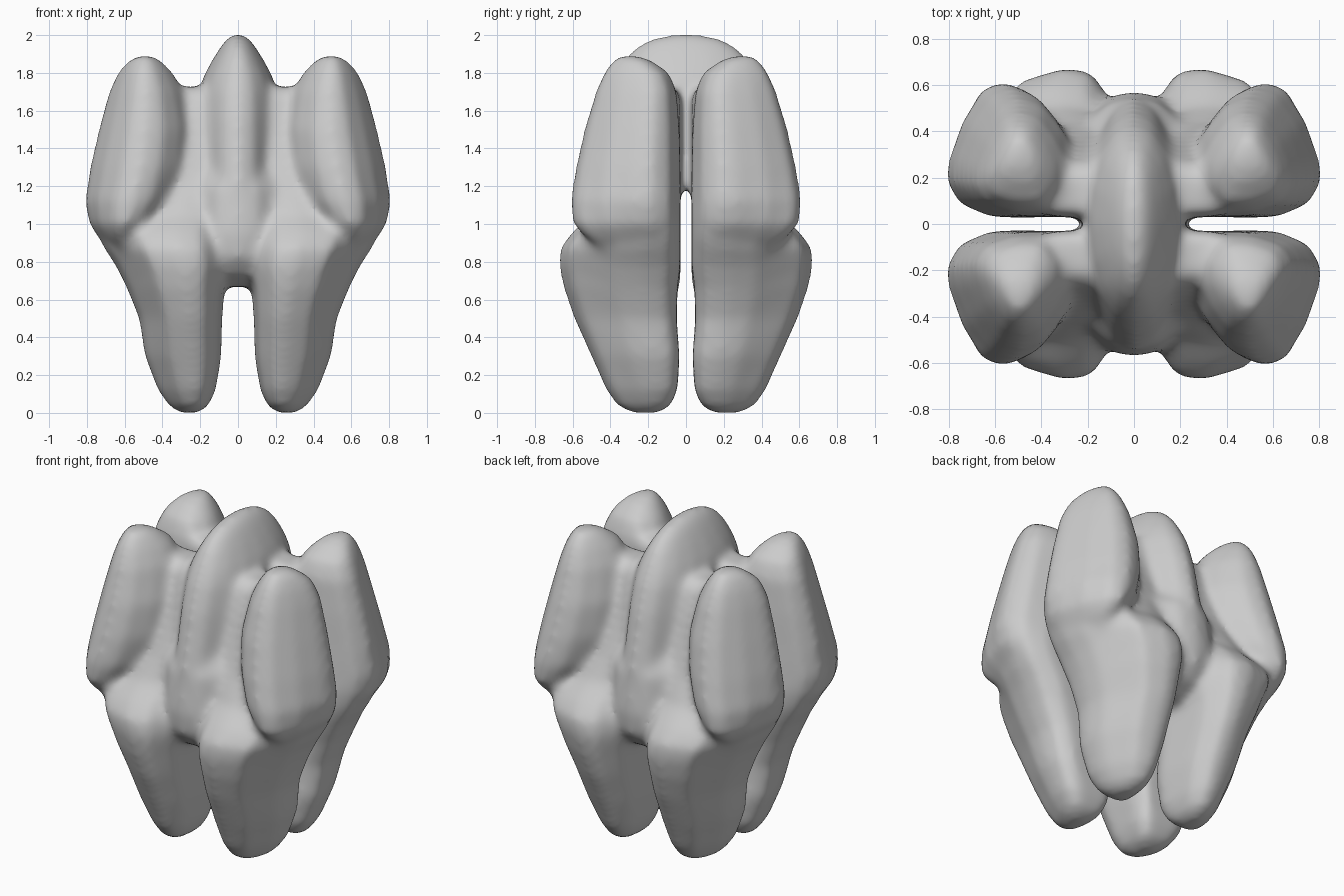
import bpy, bmesh, math

# Outlines in 0..1 units, stretched to each section's bounds
LOBE = [(0, .25), (.2, 0), (.55, 0), (.88, .1), (1, .27), (.98, .42), (.86, .7),
        (.68, .94), (.5, 1), (.3, .93), (.12, .72), (0, .48)]
LEG = [(0, .2), (.1, 0), (.8, 0), (.97, .1), (1, .3), (.95, .52),
       (.68, .92), (.4, 1), (.22, .97), (.06, .75)]
BRIDGE = [(0, 0), (1, 0), (1, .55), (.9, .8), (.7, .96), (.5, 1),
          (.3, .96), (.1, .8), (0, .55)]
OVAL = [(.5 + .5 * math.cos(i * math.pi / 8), .5 + .5 * math.sin(i * math.pi / 8))
        for i in range(16)]


def loft(bm, outline, sections):
    """Closed skin through sections (z, x0, x1, y0, y1)."""
    rings = []
    for z, x0, x1, y0, y1 in sections:
        rings.append([bm.verts.new((x0 + (x1 - x0) * u, y0 + (y1 - y0) * v, z))
                      for u, v in outline])
    n = len(outline)
    for a, b in zip(rings, rings[1:]):
        for i in range(n):
            j = (i + 1) % n
            bm.faces.new((a[i], a[j], b[j], b[i]))
    bm.faces.new(rings[0][::-1])
    bm.faces.new(rings[-1])


bm = bmesh.new()

# Leg with its forward bulge and the core behind the valley
loft(bm, LEG, [
    (.0, .21, .31, .15, .29), (.035, .155, .365, .085, .365), (.12, .115, .425, .045, .425),
    (.3, .085, .495, .035, .505), (.5, .08, .525, .05, .595), (.66, .07, .59, .045, .65),
    (.78, .05, .65, .03, .675), (.87, .05, .71, .03, .67), (.95, .05, .75, .03, .61),
    (1.05, .05, .72, .03, .51), (1.2, .05, .6, .03, .435), (1.4, .05, .5, .03, .36),
    (1.6, .05, .42, .03, .3), (1.68, .05, .42, .03, .27), (1.725, .05, .42, .06, .22)])

# Upper outer lobe
loft(bm, LOBE, [
    (.86, .54, .67, .1, .44), (.93, .48, .74, .05, .54), (1.0, .41, .79, .03, .605),
    (1.12, .315, .813, .028, .617), (1.3, .255, .785, .03, .588), (1.5, .245, .74, .035, .543),
    (1.7, .29, .685, .05, .483), (1.8, .345, .64, .09, .44), (1.87, .41, .58, .19, .39),
    (1.893, .46, .53, .27, .36)])

# Bridge joining left and right legs
loft(bm, BRIDGE, [
    (.67, -.16, .16, .03, .36), (.73, -.2, .2, .03, .49), (.82, -.24, .24, .03, .56),
    (.95, -.26, .26, .03, .575), (1.19, -.25, .25, .03, .545), (1.28, -.22, .22, .03, .48)])

# Central ridge
loft(bm, OVAL, [(z, -w, w, -d, d) for z, w, d in (
    (1.19, .22, .555), (1.35, .22, .52), (1.55, .215, .475), (1.7, .205, .425),
    (1.78, .185, .385), (1.88, .13, .325), (1.95, .085, .25), (1.99, .05, .16),
    (2.003, .025, .08))])

bmesh.ops.recalc_face_normals(bm, faces=bm.faces)
mesh = bpy.data.meshes.new("lobed_body")
bm.to_mesh(mesh)
bm.free()
body = bpy.data.objects.new("lobed_body", mesh)
bpy.context.collection.objects.link(body)
bpy.context.view_layer.objects.active = body
body.select_set(True)

# Four-way symmetry, then fuse and soften
mirror = body.modifiers.new("mirror", 'MIRROR')
mirror.use_axis = (True, True, False)
mirror.use_mirror_merge = False
fuse = body.modifiers.new("fuse", 'REMESH')
fuse.mode = 'VOXEL'
fuse.voxel_size = .02
fuse.use_smooth_shade = True
soften = body.modifiers.new("soften", 'SMOOTH')
soften.factor = .5
soften.iterations = 24
for name in ("mirror", "fuse", "soften"):
    bpy.ops.object.modifier_apply(modifier=name)
bpy.ops.object.shade_smooth()
